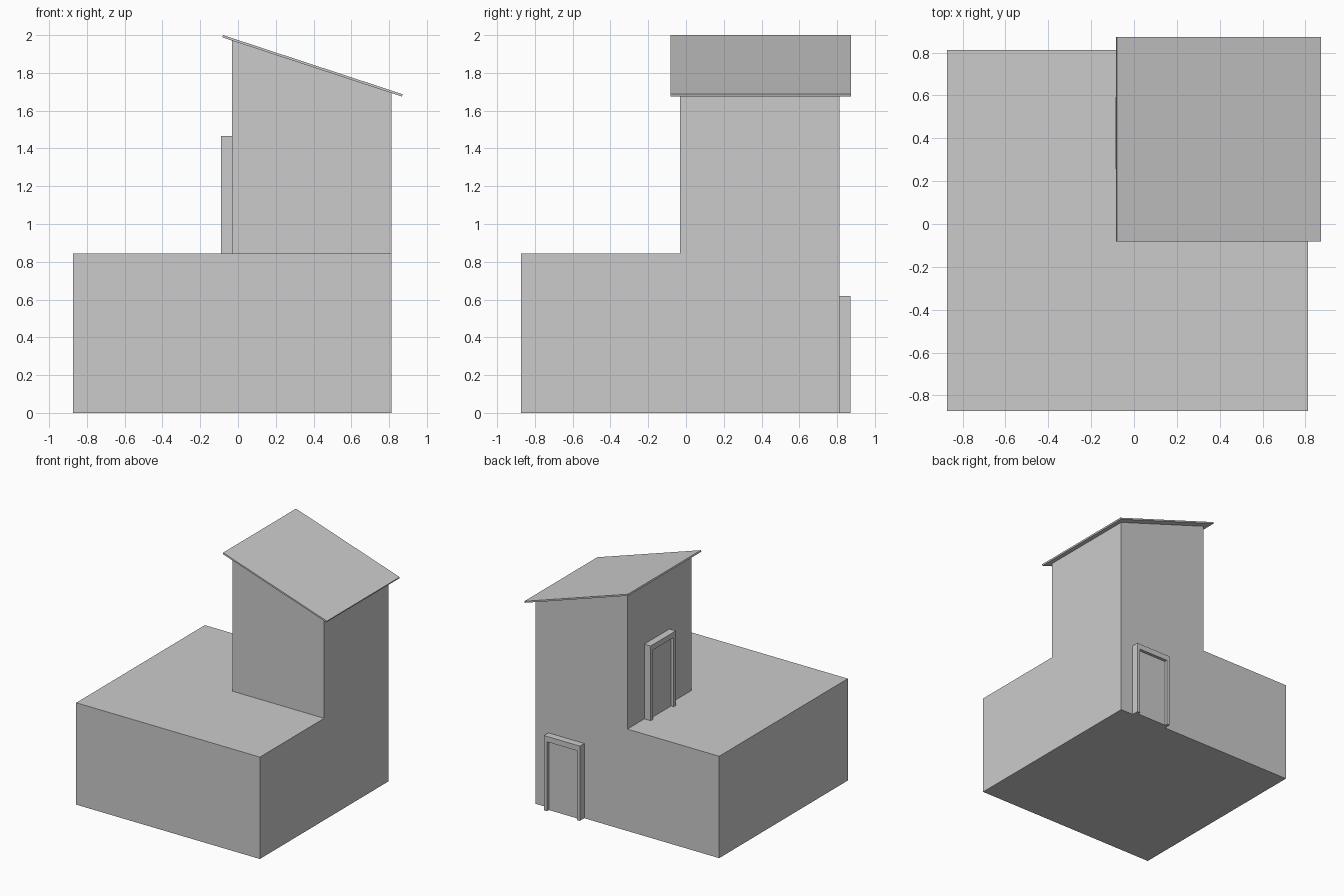
import bpy, bmesh

if "Cube" in bpy.data.objects:
    bpy.data.objects.remove(bpy.data.objects["Cube"])

LO, HI, MID, H = -0.873, 0.812, -0.031, 0.845   # outer walls, tower wall, terrace height
Z_HIGH, Z_LOW = 1.971, 1.694                    # tower wall tops under the roof


def make(name, faces):
    """Mesh object from polygons given as point lists; shared points are merged."""
    bm = bmesh.new()
    for pts in faces:
        bm.faces.new([bm.verts.new(p) for p in pts])
    bmesh.ops.remove_doubles(bm, verts=bm.verts[:], dist=1e-5)
    bmesh.ops.recalc_face_normals(bm, faces=bm.faces[:])
    me = bpy.data.meshes.new(name)
    bm.to_mesh(me)
    bm.free()
    ob = bpy.data.objects.new(name, me)
    bpy.context.collection.objects.link(ob)
    return ob


def prism(name, profile, place, d0, d1):
    """Extrude a 2D profile from d0 to d1; place maps (u, v, d) to x, y, z."""
    a = [place(u, v, d0) for u, v in profile]
    b = [place(u, v, d1) for u, v in profile]
    n = len(a)
    sides = [[a[i], a[(i + 1) % n], b[(i + 1) % n], b[i]] for i in range(n)]
    return make(name, [a, b] + sides)


def rect(z, x0, y0, x1, y1):
    return [(x0, y0, z), (x1, y0, z), (x1, y1, z), (x0, y1, z)]


# Building body: square base with a corner tower, fused into one shell
back = [(LO, 0), (HI, 0), (HI, Z_LOW), (MID, Z_HIGH), (MID, H), (LO, H)]
right = [(LO, 0), (HI, 0), (HI, Z_LOW), (MID, Z_LOW), (MID, H), (LO, H)]
make("building_body", [
    rect(0, LO, LO, HI, HI),
    [(LO, LO, 0), (HI, LO, 0), (HI, LO, H), (LO, LO, H)],
    [(LO, LO, 0), (LO, HI, 0), (LO, HI, H), (LO, LO, H)],
    [(x, HI, z) for x, z in back],
    [(HI, y, z) for y, z in right],
    [(LO, LO, H), (HI, LO, H), (HI, MID, H), (MID, MID, H), (MID, HI, H), (LO, HI, H)],
    [(MID, MID, H), (HI, MID, H), (HI, MID, Z_LOW), (MID, MID, Z_HIGH)],
    [(MID, MID, H), (MID, HI, H), (MID, HI, Z_HIGH), (MID, MID, Z_HIGH)],
    [(MID, MID, Z_HIGH), (HI, MID, Z_LOW), (HI, HI, Z_LOW), (MID, HI, Z_HIGH)],
])

# Thin sloped roof slab
prism("roof", [(-0.079, 2.0), (0.872, 1.687), (0.868, 1.675), (-0.083, 1.988)],
      lambda u, v, d: (u, d, v), -0.082, 0.873)


# Doorways: a U-shaped frame around a recessed door panel
def doorway(name, place):
    w, h, t, top = 0.165, 0.62, 0.028, 0.045
    frame = [(-w, 0), (-w, h), (w, h), (w, 0), (w - t, 0),
             (w - t, h - top), (t - w, h - top), (t - w, 0)]
    prism(name + "_frame", frame, place, 0, 0.058)
    i = w - t
    prism(name + "_panel", [(-i, 0), (-i, h - top), (i, h - top), (i, 0)], place, 0, 0.033)


doorway("ground_door", lambda u, v, d: (0.53 + u, HI + d, v))
doorway("terrace_door", lambda u, v, d: (MID - d, 0.425 + u, H + v))
